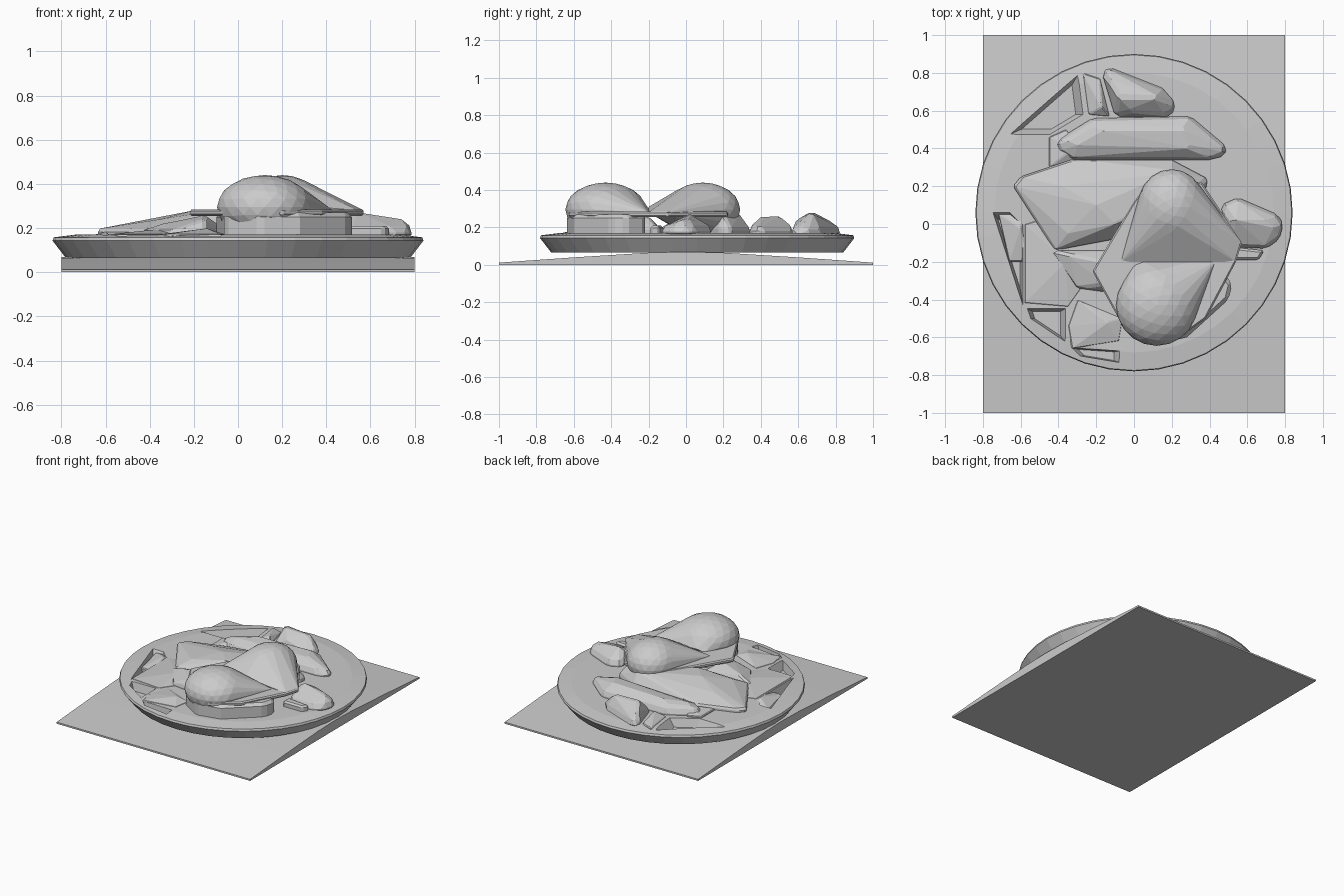
import bpy
import bmesh
from math import cos, sin, pi
from mathutils import Vector

default_cube = bpy.data.objects.get("Cube")
if default_cube:
    bpy.data.objects.remove(default_cube, do_unlink=True)

PLATE_TOP = .17


def finish(name, bm, bevel=0):
    """Turn a bmesh into a flat-shaded object, with optional soft edges."""
    bmesh.ops.recalc_face_normals(bm, faces=bm.faces)
    mesh = bpy.data.meshes.new(name)
    bm.to_mesh(mesh)
    bm.free()
    obj = bpy.data.objects.new(name, mesh)
    bpy.context.collection.objects.link(obj)
    if bevel:
        modifier = obj.modifiers.new("soft_edges", "BEVEL")
        modifier.width = bevel
        modifier.segments = 1
    return obj


def hull(name, points, bevel=0):
    """Wrap a convex skin around a handful of points."""
    bm = bmesh.new()
    for point in points:
        bm.verts.new(point)
    result = bmesh.ops.convex_hull(bm, input=bm.verts)
    unused = {v for v in result["geom_interior"] if isinstance(v, bmesh.types.BMVert)}
    bmesh.ops.delete(bm, geom=list(unused), context="VERTS")
    bmesh.ops.dissolve_limit(bm, angle_limit=.02, verts=bm.verts, edges=bm.edges)
    return finish(name, bm, bevel)


def chunk(name, outline, height, peaks=(), base=PLATE_TOP - .02, bevel=.012):
    """Cut slice of food: footprint, side height and raised peaks."""
    points = [(x, y, z) for x, y in outline for z in (base, height)]
    return hull(name, points + list(peaks), bevel)


def drumstick(name, center, radii, tips):
    """Rounded meat end tapering to flat tips."""
    bm = bmesh.new()
    bmesh.ops.create_icosphere(bm, subdivisions=3, radius=1)
    center = Vector(center)
    points = [center + Vector(a * b for a, b in zip(v.co, radii)) for v in bm.verts]
    bm.free()
    return hull(name, points + list(tips))


# Placemat, arched from front to back
profile = [(-1, 0), (-1, .012), (-.6, .04), (-.2, .065), (0, .07),
           (.2, .065), (.6, .04), (1, .012), (1, 0)]
bm = bmesh.new()
sides = [[bm.verts.new((x, y, z)) for y, z in profile] for x in (-.8, .8)]
for side in sides:
    bm.faces.new(side)
for i in range(len(profile)):
    j = (i + 1) % len(profile)
    bm.faces.new((sides[0][i], sides[0][j], sides[1][j], sides[1][i]))
finish("placemat", bm)

# Plate with a flared rim
SEGMENTS = 40
rings = [(.78, .065), (.84, .143), (.835, .158), (.74, PLATE_TOP)]
bm = bmesh.new()
loops = []
for radius, z in rings:
    angles = [2 * pi * i / SEGMENTS for i in range(SEGMENTS)]
    loops.append([bm.verts.new((radius * cos(a), .06 + radius * sin(a), z)) for a in angles])
for low, high in zip(loops, loops[1:]):
    for i in range(SEGMENTS):
        j = (i + 1) % SEGMENTS
        bm.faces.new((low[i], low[j], high[j], high[i]))
bm.faces.new(loops[0])
bm.faces.new(loops[-1])
plate = finish("plate", bm)

# Hollows left open between the food and the rim
hollows = [
    [(-.69, .46), (-.28, .82), (-.25, .58), (-.45, .46)],
    [(-.76, .08), (-.66, .08), (-.58, 0), (-.58, -.48)],
    [(-.58, -.44), (-.35, -.44), (-.35, -.64), (-.56, -.5)],
    [(-.35, -.65), (-.06, -.67), (-.06, -.74), (-.3, -.7)],
]
for outline in hollows:
    middle = sum((Vector(p) for p in outline), Vector((0, 0))) / len(outline)
    points = []
    for p in outline:
        points.append((*p, .2))
        points.append((*middle.lerp(Vector(p), .65), .11))
    cutter = hull("hollow_cutter", points)
    cutter.hide_render = True
    modifier = plate.modifiers.new("hollow", "BOOLEAN")
    modifier.operation = "DIFFERENCE"
    modifier.solver = "EXACT"
    modifier.object = cutter
    bpy.context.view_layer.objects.active = plate
    bpy.ops.object.modifier_apply(modifier=modifier.name)
    bpy.data.objects.remove(cutter, do_unlink=True)

# Two pieces of meat
drumstick("front_meat", (.12, -.43, .295), (.215, .215, .145),
          [(0, -.22, .28), (.43, -.2, .28), (.05, -.2, .3), (.3, -.2, .3)])
drumstick("back_meat", (.2, .09, .295), (.18, .2, .145),
          [(-.07, -.2, .28), (.57, -.1, .28), (.54, -.2, .28), (.2, -.2, .31)])

# Slices beneath the meat
chunk("upper_slice",
      [(-.22, -.25), (0, .12), (.1, .25), (.36, .22), (.57, -.1),
       (.54, -.2), (.38, -.5), (.2, -.63), (-.07, -.52)], .285, base=.255, bevel=.008)
chunk("front_slice",
      [(-.1, -.22), (.45, -.22), (.52, -.32), (.5, -.4), (.28, -.6),
       (.1, -.64), (-.06, -.54)], .27, bevel=.02)

# Large slice sloping down towards the right-hand rim
chunk("large_slice",
      [(-.64, .2), (-.6, .25), (-.33, .34), (.2, .34), (.39, .24),
       (.38, .18), (-.1, -.08), (-.42, -.14)], .195,
      [(-.2, .1, .28), (.2, .28, .28), (.34, .2, .27), (-.1, 0, .28),
       (-.38, .2, .24), (-.35, -.05, .24)])
chunk("small_slice", [(-.44, -.14), (-.3, -.34), (-.15, -.36), (-.05, -.14)], .19,
      [(-.35, -.16, .22), (-.15, -.2, .26), (-.15, -.32, .24)])

# Potato wedges along the back
chunk("long_wedge",
      [(-.42, .4), (-.4, .45), (-.22, .56), (.3, .57), (.49, .41),
       (.48, .36), (.4, .34), (-.33, .34)], .2,
      [(-.32, .43, .24), (-.2, .5, .25), (.25, .5, .26), (.3, .4, .255)], bevel=.02)
chunk("back_wedge",
      [(-.17, .8), (-.13, .83), (.15, .72), (.22, .64), (.2, .57), (-.1, .57)], .19,
      [(-.13, .75, .25), (-.08, .67, .285), (.13, .67, .28), (-.02, .59, .24)], bevel=.02)
chunk("back_leaf", [(-.27, .8), (-.18, .77), (-.13, .57), (-.24, .58)], .175,
      [(-.17, .62, .21)], bevel=.005)

# Pieces on the left of the plate
chunk("side_wedge",
      [(.46, .1), (.55, .14), (.76, .05), (.79, 0), (.77, -.08), (.7, -.13), (.5, -.12)], .2,
      [(.52, .02, .275), (.7, .02, .245), (.74, -.02, .24)], bevel=.02)
chunk("side_scrap", [(.5, -.12), (.69, -.14), (.66, -.19), (.5, -.19)], .21)

# Low leaves on the right of the plate
chunk("side_leaf", [(-.72, .06), (-.58, .06), (-.56, -.2), (-.66, -.2)], .15,
      [(-.6, -.02, .185)], base=.1, bevel=.005)
chunk("front_leaf", [(-.35, -.54), (-.33, -.66), (-.08, -.62), (-.06, -.5), (-.3, -.4)], .172,
      [(-.14, -.52, .2)], bevel=.005)
chunk("inner_leaf", [(-.58, 0), (-.45, .04), (-.25, -.3), (-.35, -.44), (-.58, -.42)], .172,
      [(-.36, -.2, .195)], bevel=.005)
chunk("corner_leaf", [(-.45, .46), (-.36, .5), (-.25, .36), (-.45, .3)], .18,
      [(-.32, .4, .21)], bevel=.005)
